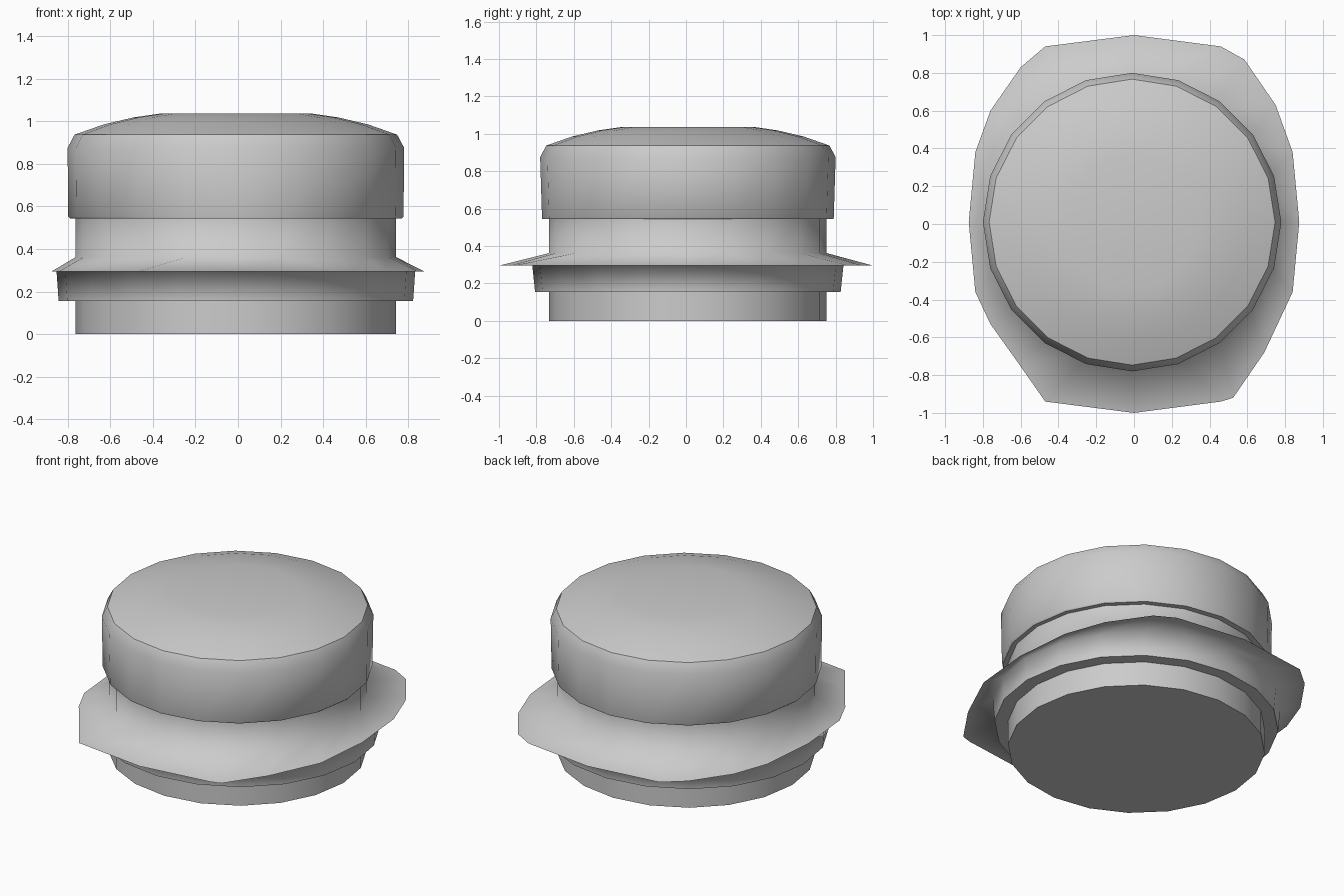
import bpy, bmesh
from math import sin, cos, pi

if "Cube" in bpy.data.objects:
    bpy.data.objects.remove(bpy.data.objects["Cube"])

SIDES = 20
CX, CY = -0.01, 0.01   # the round parts sit slightly off the flange centre


def ring(rx, z, ry=None):
    ry = rx if ry is None else ry
    return [(CX + rx * cos(2 * pi * k / SIDES), CY + ry * sin(2 * pi * k / SIDES), z)
            for k in range(SIDES)]


def loft(name, rings, sharp=()):
    """Skin a stack of rings, cap both ends, mark the given rings sharp."""
    bm = bmesh.new()
    rows = [[bm.verts.new(p) for p in r] for r in rings]
    for a, b in zip(rows, rows[1:]):
        for k in range(SIDES):
            n = (k + 1) % SIDES
            bm.faces.new((a[k], a[n], b[n], b[k]))
    bm.faces.new(rows[0][::-1])
    bm.faces.new(rows[-1])
    for f in bm.faces:
        f.smooth = True
    for i in sharp:
        for k in range(SIDES):
            bm.edges.get((rows[i][k], rows[i][(k + 1) % SIDES])).smooth = False
    mesh = bpy.data.meshes.new(name)
    bm.to_mesh(mesh)
    bm.free()
    obj = bpy.data.objects.new(name, mesh)
    bpy.context.collection.objects.link(obj)
    return obj


# irregular outer edge of the flared flange, counter-clockwise from +x
outline = [(.875, .01), (.84, .38), (.75, .63), (.585, .87), (.46, .94),
           (0, 1), (-.47, .94), (-.6, .83), (-.76, .6), (-.84, .38),
           (-.875, .01), (-.84, -.36), (-.76, -.53), (-.61, -.74), (-.47, -.94),
           (0, -1), (.46, -.94), (.525, -.92), (.69, -.68), (.84, -.36)]
flange = [(x, y, 0.295) for x, y in outline]

# body: foot, stepped band, flange and neck
loft("body", [
    ring(.752, 0, .742), ring(.752, .155, .742),
    ring(.832, .155, .817), ring(.842, .298, .832),
    flange,
    ring(.752, .362, .742), ring(.752, .56, .742),
], sharp=(0, 1, 2, 4, 6))

# cap: lipped rim, straight wall and domed top
loft("cap", [
    ring(.755, .543), ring(.778, .543), ring(.787, .552, .78),
    ring(.79, .875), ring(.757, .937), ring(.62, .985),
    ring(.48, 1.018), ring(.355, 1.036),
], sharp=(0, 1, 4))
